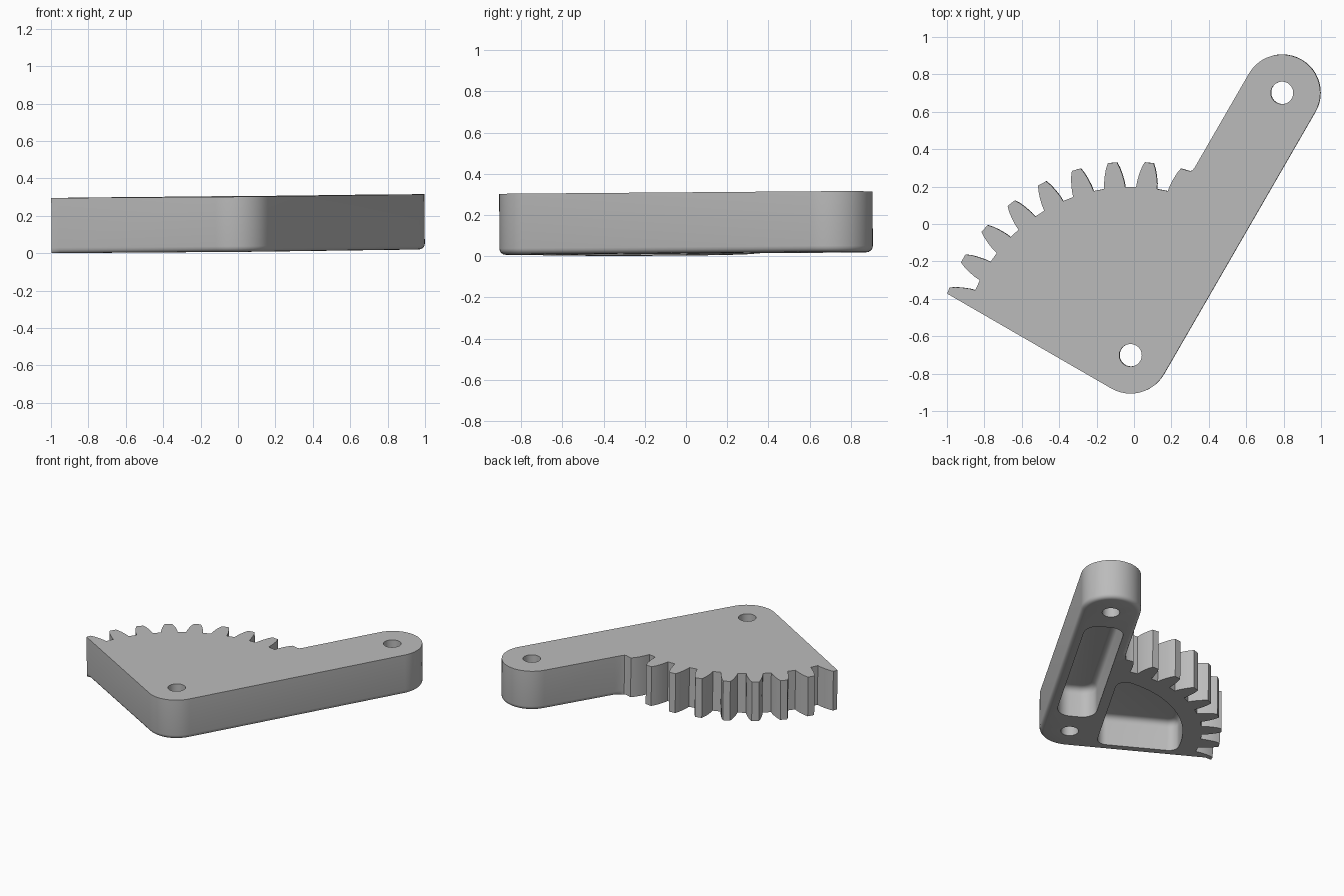
import bpy, bmesh, math
from mathutils import Matrix, Vector

if "Cube" in bpy.data.objects:
    bpy.data.objects.remove(bpy.data.objects["Cube"])

# Working frame: pivot hole at the origin, arm along +x, gear sector towards +y
THICK, BOSS, ARM = 0.295, 0.205, 1.62
ROOT, TIP, PITCH = 0.90, 1.034, 360 / 33
FLANK = [(ROOT, 3.6), (0.93, 3.35), (0.97, 2.75), (1.005, 2.1), (TIP, 1.35)]


def polar(r, deg, c=(0, 0)):
    a = math.radians(deg)
    return (c[0] + r * math.cos(a), c[1] + r * math.sin(a))


def arc(c, r, a0, a1, n=12):
    return [polar(r, a0 + (a1 - a0) * i / n, c) for i in range(n + 1)]


def loft(name, rings):
    """Closed solid from stacked (z, outline) rings."""
    bm = bmesh.new()
    rows = [[bm.verts.new((x, y, z)) for x, y in pts] for z, pts in rings]
    n = len(rows[0])
    for a, b in zip(rows, rows[1:]):
        for i in range(n):
            j = (i + 1) % n
            if (a[i].co - b[i].co).length + (a[j].co - b[j].co).length > 1e-6:
                bm.faces.new((a[i], a[j], b[j], b[i]))
    bm.faces.new(rows[0][::-1])
    bm.faces.new(rows[-1])
    bmesh.ops.remove_doubles(bm, verts=bm.verts, dist=1e-6)
    bmesh.ops.recalc_face_normals(bm, faces=bm.faces)
    mesh = bpy.data.meshes.new(name)
    bm.to_mesh(mesh)
    bm.free()
    ob = bpy.data.objects.new(name, mesh)
    bpy.context.collection.objects.link(ob)
    return ob


def body_outline(inset):
    r = BOSS - inset
    pts = arc((0, 0), r, 180, 270) + arc((ARM, 0), r, 270, 450, 24)
    # arm edge running into the first half tooth
    pts += [(1.09, r), (1.04, BOSS), (1.02, 0.208)]
    for k in range(-1, 8):
        mid = 24.5 + PITCH * k
        if k > -1:
            pts += [polar(rad, mid - h) for rad, h in FLANK]
        else:
            pts.append(polar(TIP, mid - FLANK[-1][1]))
        if k < 7:
            pts += [polar(rad, mid + h) for rad, h in reversed(FLANK)]
    # last tooth is trimmed by the straight side
    pts += [(-BOSS, math.sqrt(TIP ** 2 - BOSS ** 2)), (-r, 0.97)]
    return pts


# Main plate with a rounded lower rim
rim = 0.03
rings = [(rim * (1 - math.sin(math.radians(a))), body_outline(rim * (1 - math.cos(math.radians(a)))))
         for a in (90, 67.5, 45, 22.5, 0)]
plate = loft("gear_sector_lever", rings + [(THICK, body_outline(0))])

# Cutters: two pin holes and two pockets open underneath
cutters = []
for x in (0, ARM):
    circle = arc((x, 0), 0.06, 0, 352.5, 47)
    cutters.append(loft("pin_hole_cutter", [(-0.1, circle), (0.5, circle)]))


def pocket(name, arcs, corner, depth=0.225, fillet=0.045):
    """arcs: (centre, base radius, start, end, steps); floor edge is filleted."""
    def outline(i):
        return [p for c, r, a0, a1, n in arcs for p in arc(c, r + corner - i, a0, a1, n)]
    rows = [(-0.1, outline(0))]
    for a in (0, 22.5, 45, 67.5, 90):
        t = math.radians(a)
        rows.append((depth - fillet * (1 - math.sin(t)), outline(fillet * (1 - math.cos(t)))))
    cutters.append(loft(name, rows))


# arm pocket
x0, x1, w, c = 0.20, 1.42, 0.135, 0.10
pocket("arm_pocket_cutter", [((x0 + c, c - w), 0, 180, 270, 8), ((x1 - c, c - w), 0, 270, 360, 8),
                             ((x1 - c, w - c), 0, 0, 90, 8), ((x0 + c, w - c), 0, 90, 180, 8)], c)
# sector pocket
c, side, inner, outer = 0.07, -0.135, 0.205, 0.77
rb = outer - c
ax, ay = side + c, inner + c
cx, by = math.sqrt(rb ** 2 - ay ** 2), math.sqrt(rb ** 2 - ax ** 2)
a0, a1 = math.degrees(math.atan2(ay, cx)), math.degrees(math.atan2(by, ax))
pocket("sector_pocket_cutter", [((ax, ay), 0, 180, 270, 8), ((cx, ay), 0, 270, 360 + a0, 10),
                                ((0, 0), rb, a0, a1, 28), ((ax, by), 0, a1, 180, 8)], c)

bpy.context.view_layer.objects.active = plate
plate.select_set(True)
for cut in cutters:
    mod = plate.modifiers.new("cut", 'BOOLEAN')
    mod.operation, mod.solver, mod.object = 'DIFFERENCE', 'EXACT', cut
    bpy.ops.object.modifier_apply(modifier=mod.name)
for cut in cutters:
    bpy.data.objects.remove(cut)

# Swing into place with the slight tilt, resting on the ground
plate.data.transform(Matrix.Rotation(0.003, 4, 'X') @ Matrix.Rotation(-0.0085, 4, 'Y')
                     @ Matrix.Translation((-0.02, -0.70, 0)) @ Matrix.Rotation(math.radians(60), 4, 'Z'))
lo = [min(v.co[i] for v in plate.data.vertices) for i in range(3)]
hi = [max(v.co[i] for v in plate.data.vertices) for i in range(3)]
plate.data.transform(Matrix.Translation(Vector((-(lo[0] + hi[0]) / 2, -(lo[1] + hi[1]) / 2, -lo[2]))))

grey = bpy.data.materials.new("plain_grey")
grey.diffuse_color = (0.5, 0.5, 0.5, 1)
grey.use_nodes = True
grey.node_tree.nodes["Principled BSDF"].inputs["Base Color"].default_value = grey.diffuse_color
plate.data.materials.clear()
plate.data.materials.append(grey)
bpy.ops.object.shade_smooth_by_angle(angle=math.radians(30))
